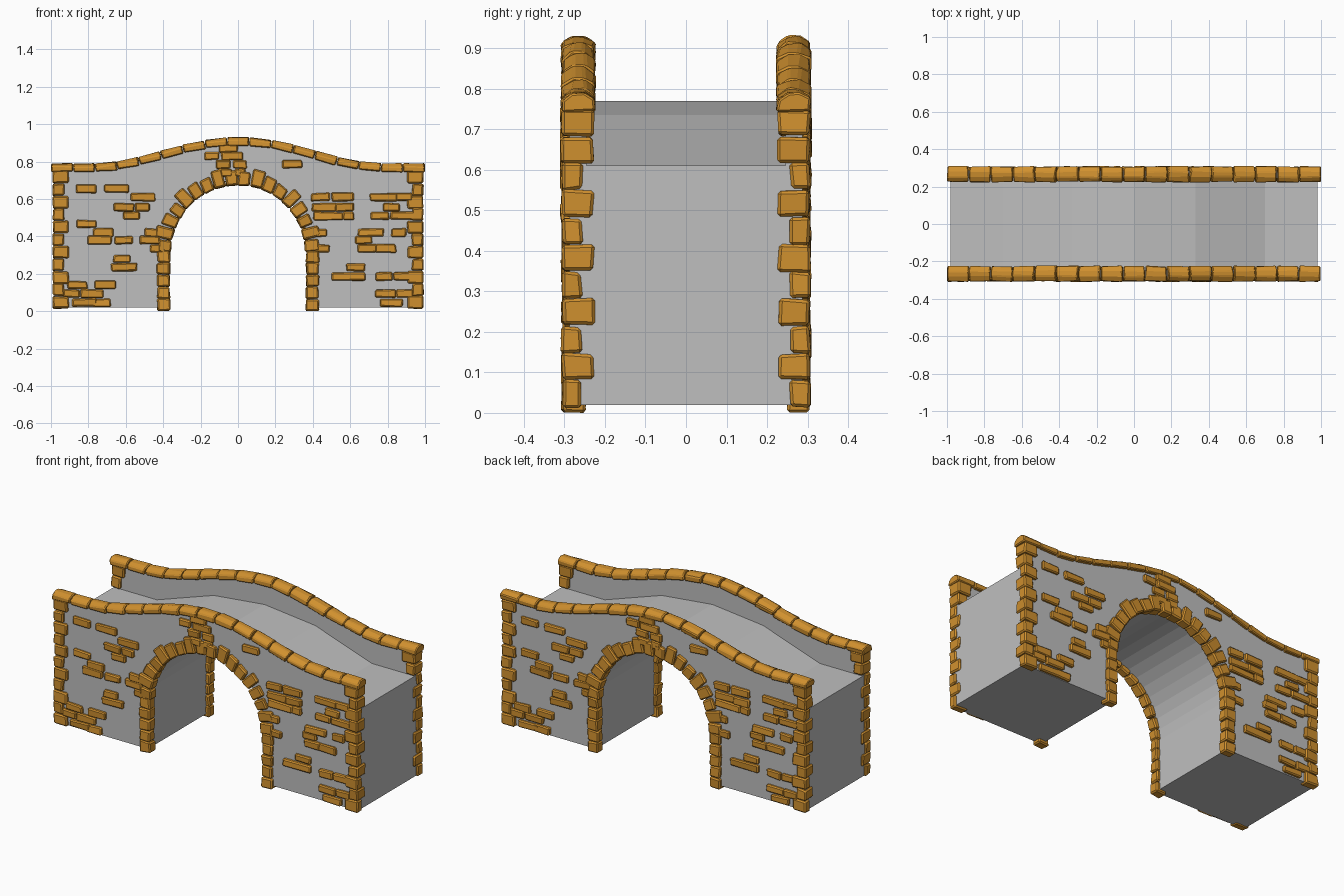
import bpy, bmesh, math, random
from mathutils import Vector, Matrix

random.seed(4)
if "Cube" in bpy.data.objects:
    bpy.data.objects.remove(bpy.data.objects["Cube"], do_unlink=True)


def make_material(name, colour):
    mat = bpy.data.materials.new(name)
    mat.use_nodes = True
    mat.diffuse_color = colour
    mat.node_tree.nodes["Principled BSDF"].inputs["Base Color"].default_value = colour
    return mat


GREY = make_material("grey mortar", (0.52, 0.52, 0.52, 1))
OCHRE = make_material("ochre stone", (0.63, 0.28, 0.028, 1))

WALL_IN, WALL_OUT = 0.245, 0.287
END, BASE = 0.98, 0.02
SPRING, OPENING = 0.315, 0.385


def coping_height(x):
    """Centre line of the coping: level ends, gentle hump in the middle."""
    t = min(abs(x) / 0.8, 1)
    return 0.767 + 0.07 * (1 + math.cos(math.pi * t))


def finish(bm, name, mat, bevel=0):
    bmesh.ops.recalc_face_normals(bm, faces=bm.faces)
    mesh = bpy.data.meshes.new(name)
    bm.to_mesh(mesh)
    bm.free()
    mesh.materials.append(mat)
    obj = bpy.data.objects.new(name, mesh)
    bpy.context.collection.objects.link(obj)
    if bevel:
        mod = obj.modifiers.new("worn edges", "BEVEL")
        mod.width = bevel
        mod.segments = 1
        mod.limit_method = "ANGLE"
    return obj


def slab(name, top, y0, y1):
    """Extrude an elevation with an arched opening between two depths."""
    arch = [(-OPENING * math.cos(a), SPRING + OPENING * math.sin(a))
            for a in (math.pi * i / 20 for i in range(21))]
    outline = [(-END, BASE), (-OPENING, BASE)] + arch + [(OPENING, BASE), (END, BASE)]
    bm = bmesh.new()
    face = bm.faces.new([bm.verts.new((x, y0, z)) for x, z in outline + top])
    out = bmesh.ops.extrude_face_region(bm, geom=[face])
    moved = [v for v in out["geom"] if isinstance(v, bmesh.types.BMVert)]
    bmesh.ops.translate(bm, verts=moved, vec=(0, y1 - y0, 0))
    return finish(bm, name, GREY)


def stone(bm, side, x, z, w, profile, angle=0, rough=0.005):
    """Prism of a (depth, height) profile, w long, tilted in the wall plane.
    side -1 turns it half a turn onto the back wall."""
    turn = Matrix.Rotation(-angle, 3, "Y")
    rings = []
    for u in (-w / 2, w / 2):
        ring = []
        for y, v in profile:
            p = turn @ Vector((u, 0, v)) + Vector((x, y, z))
            p += Vector([random.uniform(-rough, rough) for _ in range(3)])
            p.x = max(-1, min(1, p.x))
            p.z = max(0, p.z)
            ring.append(bm.verts.new((p.x * side, p.y * side, p.z)))
        rings.append(ring)
    a, b = rings
    bm.faces.new(a)
    bm.faces.new(b[::-1])
    for i in range(len(a)):
        j = (i + 1) % len(a)
        bm.faces.new((a[j], a[i], b[i], b[j]))


def block(y0, y1, h):
    return [(-y0, -h / 2), (-y1, -h / 2), (-y1, h / 2), (-y0, h / 2)]


# Core with the humped deck, and the two side walls with parapets
slab("bridge_core", [(END, 0.61), (0.7, 0.61), (0.33, 0.735), (0, 0.77),
                     (-0.33, 0.735), (-0.7, 0.61), (-END, 0.61)], -WALL_IN, WALL_IN)
crest = [(END - END * i / 16, coping_height(END - END * i / 16)) for i in range(33)]
slab("front_wall", crest, -WALL_OUT, -WALL_IN)
slab("back_wall", crest, WALL_IN, WALL_OUT)

# Loose facing stones by course: height, then (centre, length) pairs
COURSES = [
    (0.87, [(-0.05, 0.10)]),
    (0.83, [(-0.14, 0.08), (-0.03, 0.12)]),
    (0.785, [(-0.08, 0.08), (0.01, 0.07), (0.29, 0.11)]),
    (0.74, [(0.01, 0.06), (-0.07, 0.07)]),
    (0.655, [(-0.81, 0.11), (-0.65, 0.13)]),
    (0.61, [(-0.51, 0.13), (0.44, 0.10), (0.56, 0.12), (0.78, 0.15), (0.89, 0.09)]),
    (0.555, [(-0.61, 0.11), (-0.51, 0.08), (0.46, 0.13), (0.57, 0.10), (0.82, 0.09)]),
    (0.51, [(-0.57, 0.09), (0.48, 0.16), (0.59, 0.06), (0.76, 0.10), (0.88, 0.13)]),
    (0.465, [(-0.81, 0.11)]),
    (0.42, [(-0.72, 0.11), (-0.46, 0.08), (0.44, 0.07), (0.71, 0.14), (0.86, 0.08)]),
    (0.38, [(-0.74, 0.13), (-0.61, 0.10), (-0.47, 0.11), (0.67, 0.09)]),
    (0.335, [(-0.43, 0.08), (0.45, 0.08), (0.69, 0.10), (0.79, 0.11)]),
    (0.28, [(-0.62, 0.09)]),
    (0.235, [(-0.61, 0.14), (0.63, 0.10)]),
    (0.185, [(0.59, 0.18), (0.78, 0.09), (0.88, 0.10)]),
    (0.14, [(-0.86, 0.11), (-0.71, 0.11)]),
    (0.095, [(-0.89, 0.09), (-0.78, 0.12), (0.79, 0.11), (0.89, 0.09)]),
    (0.045, [(-0.82, 0.13), (-0.73, 0.10), (0.82, 0.12)]),
]

for side, label in ((1, "front"), (-1, "back")):
    # Ridged coping stones following the hump
    bm = bmesh.new()
    count = 17
    step = 2 / count
    cap = [(-0.225, -0.022), (-0.307, -0.022), (-0.307, 0.006),
           (-0.28, 0.022), (-0.25, 0.022), (-0.225, 0.006)]
    for i in range(count):
        x = -1 + step * (i + 0.5)
        rise = coping_height(x + step / 2) - coping_height(x - step / 2)
        stone(bm, side, x, coping_height(x), math.hypot(step, rise) - 0.004,
              cap, math.atan2(rise, step), 0.004)
    finish(bm, label + "_coping", OCHRE, 0.005)

    # Arch ring and the straight jambs below it
    bm = bmesh.new()
    count = 18
    for i in range(count):
        a = math.pi * (i + 0.5) / count
        length = (0.08, 0.095, 0.07)[i % 3]
        r = 0.358 + length / 2
        stone(bm, side, r * math.cos(a), SPRING + r * math.sin(a), length,
              block(0.25, 0.307, 0.062), a)
    for i in range(5):
        for s in (-1, 1):
            stone(bm, side, s * 0.398, 0.033 + 0.065 * i, 0.068,
                  block(0.25, 0.305, 0.064))
    finish(bm, label + "_arch_stones", OCHRE, 0.007)

    # Corner stones, alternately long on the face and long on the end
    bm = bmesh.new()
    for i in range(11):
        long_end = i % 2 or i == 10
        w = 0.06 if i % 2 else 0.085
        for s in (-1, 1):
            stone(bm, side, s * (0.99 - w / 2), 0.047 + 0.067 * i, w,
                  block(0.228 if long_end else 0.257, 0.306, 0.065), 0, 0.004)
    finish(bm, label + "_corner_stones", OCHRE, 0.007)

    # Scattered facing stones
    bm = bmesh.new()
    for z, stones in COURSES:
        for x, w in stones:
            stone(bm, side, x, z, w, block(0.275, 0.304, 0.043), 0, 0.004)
    finish(bm, label + "_facing_stones", OCHRE, 0.006)
